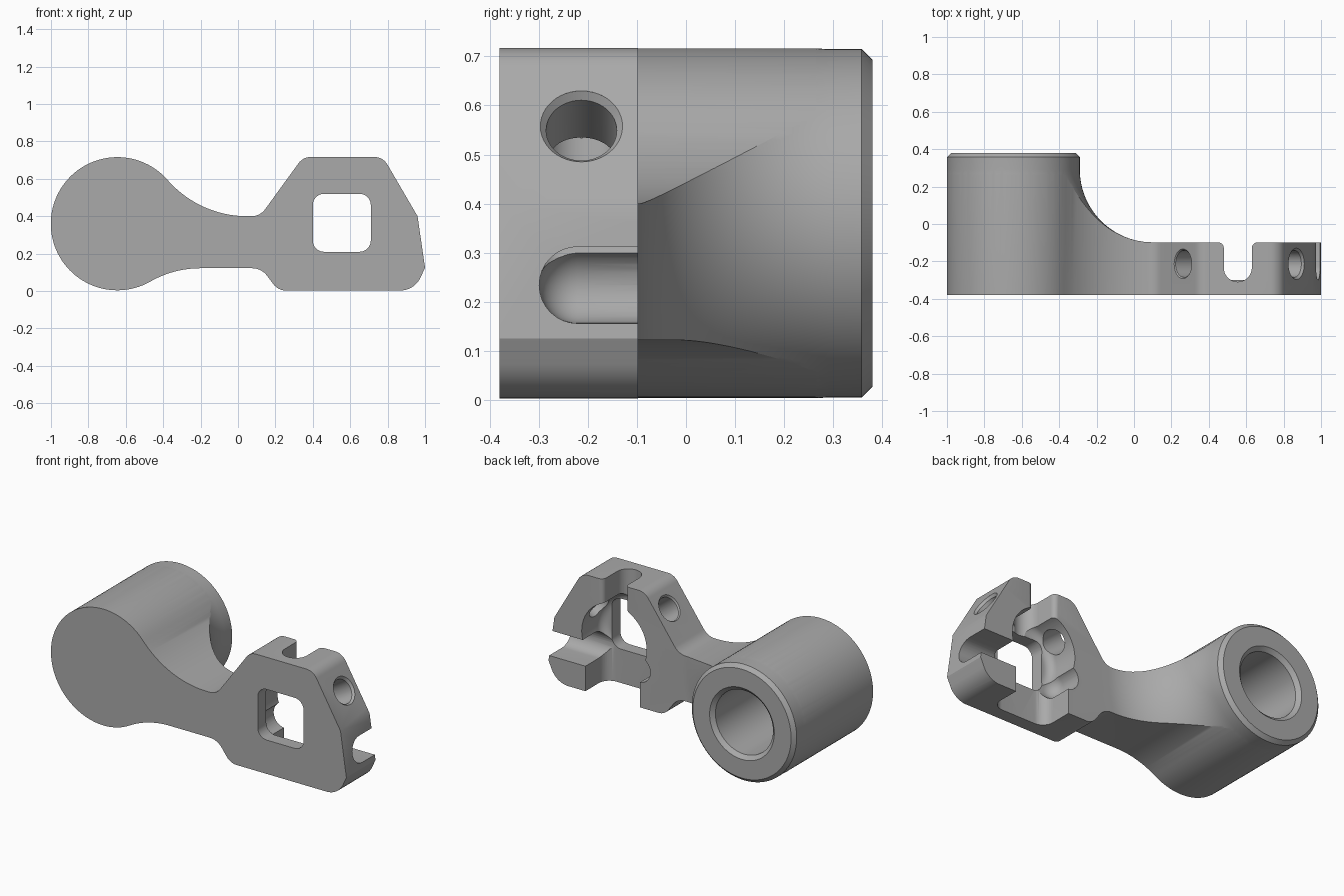
import bpy, bmesh, math
from mathutils import Vector

cube = bpy.data.objects.get("Cube")
if cube:
    bpy.data.objects.remove(cube)

steel = bpy.data.materials.new("plain_grey")
steel.use_nodes = True
grey = (0.4, 0.4, 0.4, 1)
steel.diffuse_color = grey
steel.node_tree.nodes["Principled BSDF"].inputs["Base Color"].default_value = grey

BARREL = Vector((-0.645, 0, 0.36))
HEAD = Vector((0.555, 0, 0.365))
FRONT, PLATE_BACK, BACK = -0.38, -0.098, 0.38
Y_AXIS = Vector((0, 1, 0))


def make(name, bm):
    bmesh.ops.recalc_face_normals(bm, faces=bm.faces)
    mesh = bpy.data.meshes.new(name)
    bm.to_mesh(mesh)
    bm.free()
    mesh.materials.append(steel)
    obj = bpy.data.objects.new(name, mesh)
    bpy.context.collection.objects.link(obj)
    return obj


def prism(name, points, shift):
    """Closed solid between an outline and its shifted copy."""
    bm = bmesh.new()
    a = [bm.verts.new(p) for p in points]
    b = [bm.verts.new(Vector(p) + shift) for p in points]
    bm.faces.new(a)
    bm.faces.new(b[::-1])
    for i in range(len(a)):
        bm.faces.new((a[i - 1], a[i], b[i], b[i - 1]))
    return make(name, bm)


def lathe(name, profile, origin, axis, steps=96):
    """Turn a closed (radius, height) profile about an axis."""
    bm = bmesh.new()
    turn = Vector((0, 0, 1)).rotation_difference(axis)
    rings = []
    for i in range(steps):
        a = math.tau * i / steps
        ring = [Vector((r * math.cos(a), r * math.sin(a), h)) for r, h in profile]
        rings.append([bm.verts.new(origin + turn @ p) for p in ring])
    n = len(profile)
    for i in range(steps):
        a, b = rings[i - 1], rings[i]
        for j in range(n):
            k = (j + 1) % n
            if profile[j][0] or profile[k][0]:
                bm.faces.new((a[j], a[k], b[k], b[j]))
    bmesh.ops.remove_doubles(bm, verts=bm.verts, dist=1e-5)
    return make(name, bm)


def slot(name, centres, radius):
    """Ball-nosed slot swept through the centres and out of the back."""
    bm = bmesh.new()
    for c in centres:
        for lift in (0, 0.4):
            ball = bmesh.ops.create_uvsphere(bm, u_segments=32, v_segments=16, radius=radius)
            bmesh.ops.translate(bm, verts=ball["verts"], vec=Vector(c) + Y_AXIS * lift)
    bmesh.ops.delete(bm, geom=bm.edges[:] + bm.faces[:], context="EDGES_FACES")
    bmesh.ops.convex_hull(bm, input=bm.verts)
    bmesh.ops.delete(bm, geom=[v for v in bm.verts if not v.link_faces], context="VERTS")
    return make(name, bm)


def arc(cx, cy, r, start, end, steps):
    angles = [math.radians(start + (end - start) * i / steps) for i in range(steps + 1)]
    return [(cx + r * math.cos(a), cy + r * math.sin(a)) for a in angles]


def rounded(corners, steps=8):
    """Fillet the corners (x, y, radius) of an outline or an open path."""
    out = []
    for i, (x, y, r) in enumerate(corners):
        if r == 0:
            out.append((x, y))
            continue
        p = Vector((x, y))
        u = (Vector(corners[i - 1][:2]) - p).normalized()
        v = (Vector(corners[(i + 1) % len(corners)][:2]) - p).normalized()
        half = u.angle(v) / 2
        centre = p + (u + v).normalized() * r / math.sin(half)
        a = p + u * r / math.tan(half) - centre
        b = p + v * r / math.tan(half) - centre
        for s in range(steps + 1):
            spoke = a.lerp(b, s / steps).normalized() * r
            out.append(tuple(centre + spoke))
    return out


def upright(points, y):
    return [(x, y, z) for x, z in points]


# Body outline: barrel, concave neck and angular head
head = rounded([
    (-0.2, 0.122, 0), (0.125, 0.122, 0.1), (0.215, 0.003, 0.08), (0.945, 0.003, 0.12),
    (1.0, 0.125, 0), (0.96, 0.4, 0), (0.775, 0.717, 0.08), (0.348, 0.717, 0.08),
    (0.118, 0.4, 0.09), (0.05, 0.4, 0)])
outline = arc(BARREL.x, BARREL.z, 0.356, 41, 299.7, 72)
outline += arc(-0.2, -0.42, 0.542, 119.7, 90, 16)[1:-1]
outline += head
outline += arc(0.05, 0.966, 0.566, 270, 221, 20)[1:-1]
body = prism("lever_body", upright(outline, FRONT), Y_AXIS * (BACK - FRONT))

cutters = []

# Clearance behind the plate, swept round the barrel with a large fillet
sweep = [(0.333, 0.5), (0.333, BACK), (0.355, 0.358)]
sweep += arc(0.745, 0.292, 0.39, 180, 270, 24)
sweep += [(2.2, PLATE_BACK), (2.2, 0.5)]
cutters.append(lathe("clearance", sweep, BARREL, Y_AXIS, 144))

# Blind bore with chamfered mouth
bore = [(0, -0.3), (0.195, -0.3), (0.195, 0.358), (0.22, 0.381), (0.22, 0.5), (0, 0.5)]
cutters.append(lathe("bore", bore, BARREL, Y_AXIS))

# Square window
s = 0.155
window = rounded([(HEAD.x + a * s, HEAD.z + b * s, 0.06)
                  for a, b in ((-1, -1), (1, -1), (1, 1), (-1, 1))])
cutters.append(prism("window", upright(window, -0.5), Y_AXIS * 0.6))

# Round pocket behind the window
pocket = [(0, -0.3), (0.17, -0.3)] + arc(0.17, -0.25, 0.05, -90, 0, 8)[1:]
pocket += [(0.22, 0.1), (0, 0.1)]
cutters.append(lathe("pocket", pocket, HEAD, Y_AXIS))

# Side and bottom slots
cutters.append(slot("side_slot", [(0.388, -0.221, 0.234), (1.3, -0.221, 0.234)], 0.078))
cutters.append(slot("bottom_slot", [(x, -0.23, z) for x in (0.45, 0.68) for z in (-0.3, 0.25)], 0.07))

# Top slot with flared mouth
x, w = HEAD.x, 0.075
half = arc(x, -0.234, w, 270, 360, 10) + arc(x + w + 0.03, PLATE_BACK - 0.03, 0.03, 180, 90, 6)
half.append((x + w + 0.03, 0.1))
path = half + [(2 * x - px, py) for px, py in reversed(half[1:])]
cutters.append(prism("top_slot", [(px, py, 0.45) for px, py in path], Vector((0, 0, 0.5))))

# Countersunk cross holes through the sloping shoulders
for side, tx, tz in (("left", 0.87, 0.557), ("right", 0.255, 0.6)):
    reach = Vector((tx, 0, tz)) - HEAD
    d = reach.length
    hole = [(0, 0.1), (0.072, 0.1), (0.072, d - 0.015), (0.085, d), (0.085, 0.6), (0, 0.6)]
    cutters.append(lathe(side + "_hole", hole, HEAD + Y_AXIS * -0.213, reach.normalized(), 48))

# Cut the body, then drop the cutters
bpy.context.view_layer.objects.active = body
for cutter in cutters:
    mod = body.modifiers.new(cutter.name, "BOOLEAN")
    mod.operation, mod.solver, mod.object = "DIFFERENCE", "EXACT", cutter
    bpy.ops.object.modifier_apply(modifier=mod.name)
    bpy.data.objects.remove(cutter)

bpy.ops.object.select_all(action="DESELECT")
body.select_set(True)
bpy.ops.object.shade_smooth_by_angle(angle=math.radians(25))
